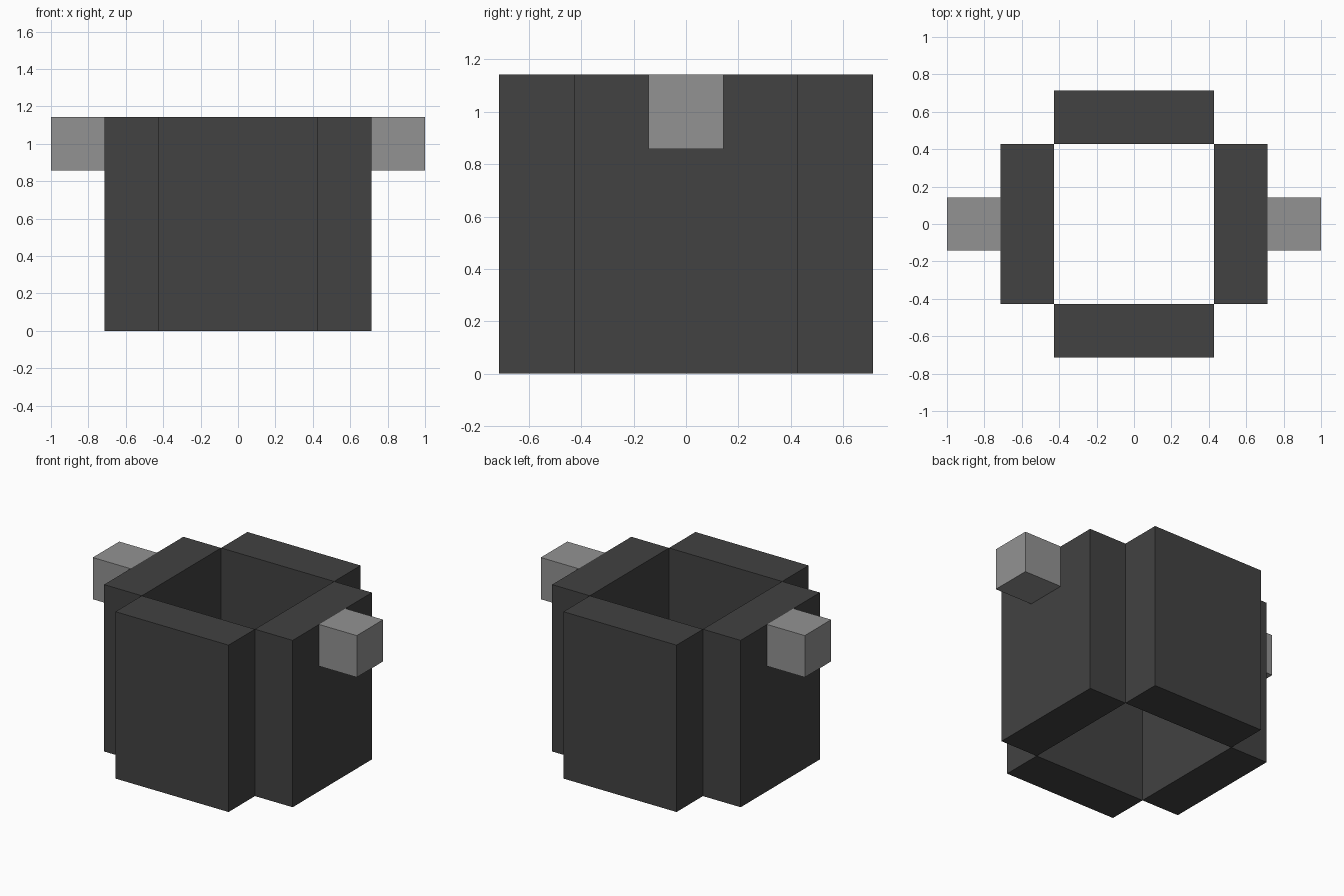
import bpy

cube = bpy.data.objects.get("Cube")
if cube:
    bpy.data.objects.remove(cube, do_unlink=True)

UNIT = 1 / 7            # block size the whole pot is built on
HEIGHT = 8 * UNIT


def make_material(name, grey):
    colour = (grey, grey, grey, 1)
    mat = bpy.data.materials.new(name)
    mat.use_nodes = True
    mat.diffuse_color = colour
    mat.node_tree.nodes["Principled BSDF"].inputs["Base Color"].default_value = colour
    return mat


def add_box(name, centre, size, mat):
    bpy.ops.mesh.primitive_cube_add(size=1, location=centre)
    box = bpy.context.object
    box.name = box.data.name = name
    box.scale = size
    bpy.ops.object.transform_apply(location=False, rotation=False, scale=True)
    box.data.materials.append(mat)
    return box


dark_iron = make_material("dark_iron", 0.054)
light_grey = make_material("light_grey", 0.29)

# Four thick walls around an open square well, touching only at their corners
for side, sign in (("front", -1), ("back", 1)):
    add_box(side + "_wall", (0, sign * 4 * UNIT, HEIGHT / 2),
            (6 * UNIT, 2 * UNIT, HEIGHT), dark_iron)

for side, sign in (("left", 1), ("right", -1)):
    add_box(side + "_wall", (sign * 4 * UNIT, 0, HEIGHT / 2),
            (2 * UNIT, 6 * UNIT, HEIGHT), dark_iron)
    # Cube handle flush with the rim
    add_box(side + "_handle", (sign * 6 * UNIT, 0, HEIGHT - UNIT),
            (2 * UNIT, 2 * UNIT, 2 * UNIT), light_grey)
